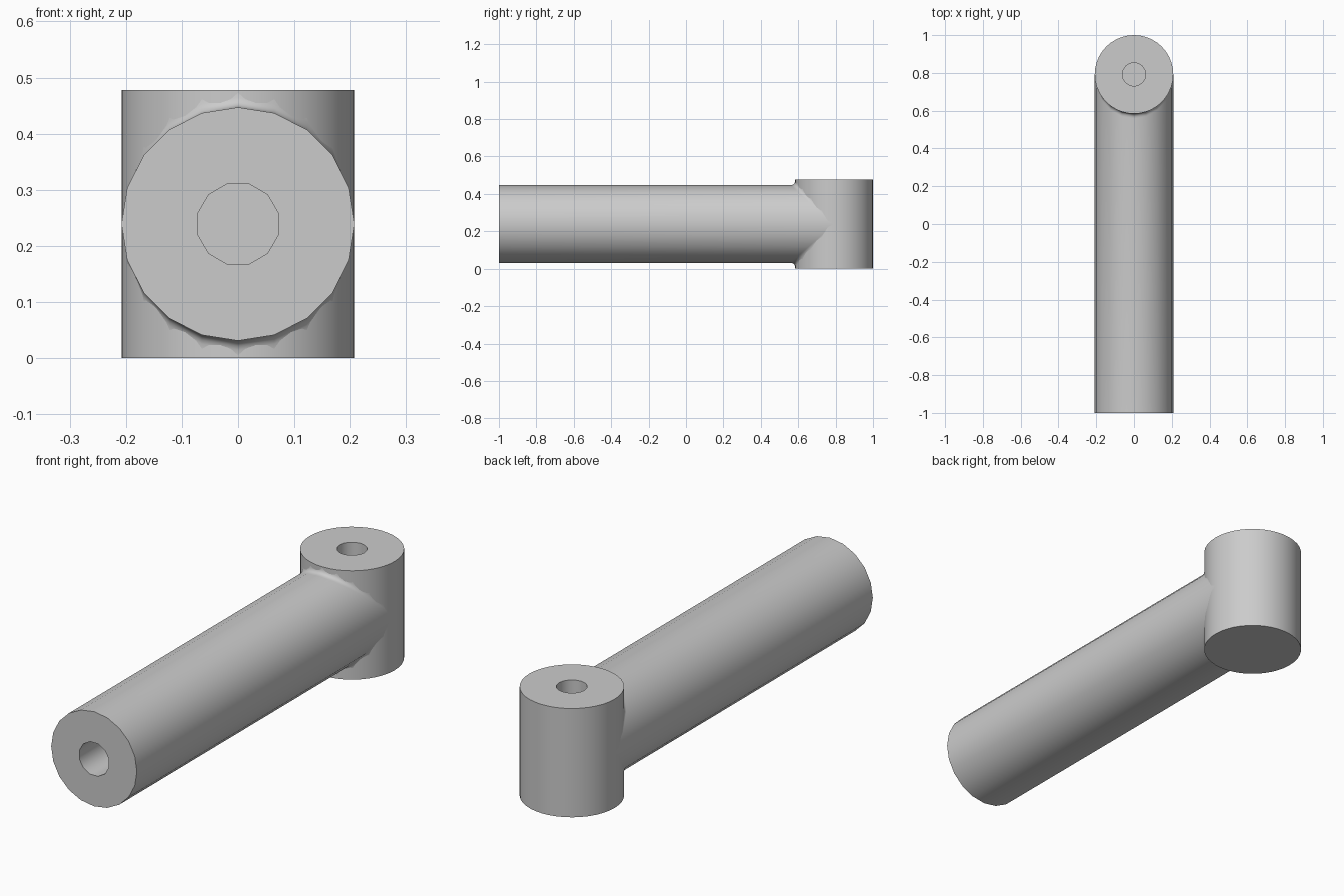
import bpy, bmesh
from math import sin, cos, pi, radians
from mathutils import Matrix

R = 0.208            # radius of hub and arm
HUB_Y = 1 - R        # hub axis
HEIGHT = 0.478
MID = HEIGHT / 2     # arm axis height
FILLET = 0.026
ARM_SIDES, HUB_SIDES, STEPS = 20, 40, 5

if "Cube" in bpy.data.objects:
    bpy.data.objects.remove(bpy.data.objects["Cube"], do_unlink=True)

grey = bpy.data.materials.new("plain grey")
grey.use_nodes = True
grey.diffuse_color = (0.6, 0.6, 0.6, 1)
grey.node_tree.nodes["Principled BSDF"].inputs["Base Color"].default_value = grey.diffuse_color


def make_object(name, bm):
    bmesh.ops.recalc_face_normals(bm, faces=bm.faces)
    mesh = bpy.data.meshes.new(name)
    bm.to_mesh(mesh)
    bm.free()
    mesh.materials.append(grey)
    obj = bpy.data.objects.new(name, mesh)
    bpy.context.collection.objects.link(obj)
    return obj


def cylinder(name, radius, depth, sides, matrix):
    bm = bmesh.new()
    bmesh.ops.create_cone(bm, cap_ends=True, segments=sides, radius1=radius,
                          radius2=radius, depth=depth, matrix=matrix)
    return make_object(name, bm)


def drill(target, cutter):
    """Cut a blind hole, then discard the cutter."""
    cutter.hide_render = True
    mod = target.modifiers.new("hole", 'BOOLEAN')
    mod.operation, mod.solver, mod.object = 'DIFFERENCE', 'EXACT', cutter
    bpy.ops.object.select_all(action='DESELECT')
    bpy.context.view_layer.objects.active = target
    target.select_set(True)
    bpy.ops.object.modifier_apply(modifier=mod.name)
    bpy.data.objects.remove(cutter, do_unlink=True)
    bpy.ops.object.shade_smooth_by_angle(angle=radians(35))


def arm_line(a):
    """Points along the arm at one angle, flaring into the hub wall."""
    c, s = cos(a), sin(a)
    join_y, back = HUB_Y - R * abs(s), FILLET * abs(s)
    up = 1 if s > 0 else -1
    line = [(R * c, -1, MID + R * s)]
    for i in range(STEPS + 1):
        t = i / STEPS
        line.append((R * c, join_y - back * (1 - t) ** 2, MID + R * s + up * back * t ** 2))
    # tuck the end inside the hub
    line.append((0.85 * R * c, HUB_Y - 0.08, MID + 0.85 * R * s))
    return line


# Arm with filleted junction
bm = bmesh.new()
lines = [[bm.verts.new(p) for p in arm_line(2 * pi * i / ARM_SIDES)] for i in range(ARM_SIDES)]
for i, line in enumerate(lines):
    following = lines[(i + 1) % ARM_SIDES]
    for j in range(len(line) - 1):
        bm.faces.new((line[j], following[j], following[j + 1], line[j + 1]))
for end in (0, -1):
    bm.faces.new([line[end] for line in lines])
bmesh.ops.remove_doubles(bm, verts=bm.verts, dist=1e-5)
arm = make_object("arm", bm)

# Upright hub at the back
hub = cylinder("hub", R, HEIGHT, HUB_SIDES, Matrix.Translation((0, HUB_Y, MID)))

# Blind holes in the arm end and the hub top
drill(arm, cylinder("arm_hole_cutter", 0.074, 0.8, 12,
                    Matrix.Translation((0, -1, MID)) @ Matrix.Rotation(pi / 2, 4, 'X')
                    @ Matrix.Rotation(pi / 12, 4, 'Z')))
drill(hub, cylinder("hub_hole_cutter", 0.062, 0.6, 16, Matrix.Translation((0, HUB_Y, HEIGHT))))
